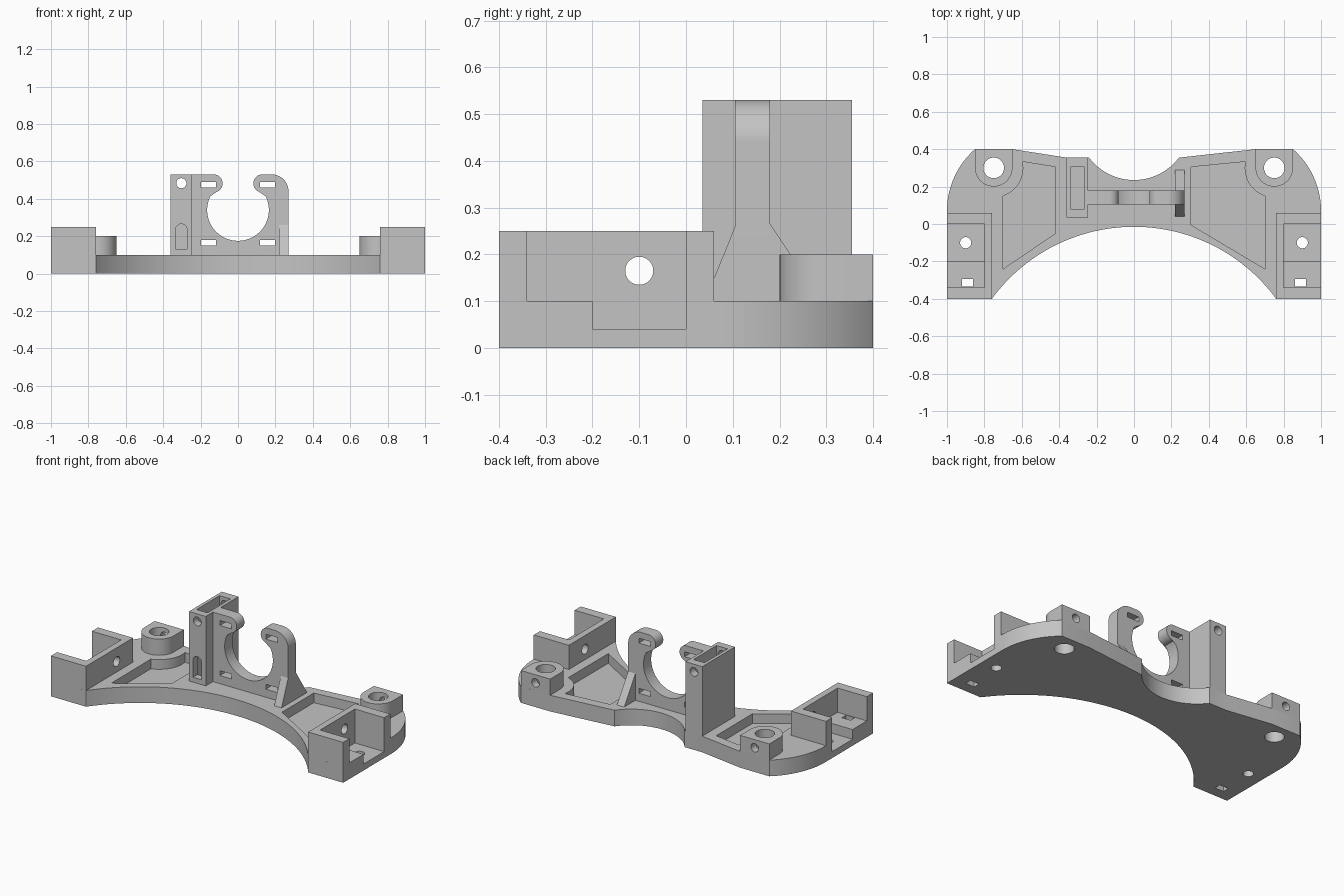
import bpy
import bmesh
from math import sin, cos, radians

if "Cube" in bpy.data.objects:
    bpy.data.objects.remove(bpy.data.objects["Cube"])

grey = bpy.data.materials.new("plain grey")
grey.use_nodes = True
grey.diffuse_color = (0.55, 0.55, 0.55, 1)
shader = next(n for n in grey.node_tree.nodes if n.type == "BSDF_PRINCIPLED")
shader.inputs["Base Color"].default_value = grey.diffuse_color

AXES = {"x": lambda a, b, c: (c, a, b),
        "y": lambda a, b, c: (a, c, b),
        "z": lambda a, b, c: (a, b, c)}


def arc(cx, cy, r, start, end, n=24):
    angles = [radians(start + (end - start) * i / n) for i in range(n + 1)]
    return [(cx + r * cos(t), cy + r * sin(t)) for t in angles]


def circle(cx, cy, r):
    return arc(cx, cy, r, 0, 360, 40)[:-1]


def rect(a0, a1, b0, b1):
    return [(a0, b0), (a1, b0), (a1, b1), (a0, b1)]


def flip(points, side):
    return [(side * a, b) for a, b in points]


def prism(name, points, low, high, axis="z"):
    """Extrude a closed profile along one axis."""
    bm = bmesh.new()
    place = AXES[axis]
    face = bm.faces.new([bm.verts.new(place(a, b, low)) for a, b in points])
    top = bmesh.ops.extrude_face_region(bm, geom=[face])["geom"]
    for v in top:
        if isinstance(v, bmesh.types.BMVert):
            v.co["xyz".index(axis)] = high
    bmesh.ops.recalc_face_normals(bm, faces=bm.faces)
    mesh = bpy.data.meshes.new(name)
    bm.to_mesh(mesh)
    bm.free()
    mesh.materials.append(grey)
    obj = bpy.data.objects.new(name, mesh)
    bpy.context.collection.objects.link(obj)
    return obj


def cut(obj, points, low, high, axis="z"):
    """Subtract an extruded profile from a part."""
    cutter = prism("cutter", points, low, high, axis)
    cutter.hide_render = True
    mod = obj.modifiers.new("cut", "BOOLEAN")
    mod.operation, mod.solver, mod.object = "DIFFERENCE", "EXACT", cutter
    bpy.context.view_layer.objects.active = obj
    bpy.ops.object.modifier_apply(modifier=mod.name)
    bpy.data.objects.remove(cutter)


parts = []
DECK, FLOOR, TOP = 0.1, 0.04, 0.53
BOSS = (0.75, 0.3)

# Base plate with a wide front arch and a small rear scoop
arch = arc(0, -0.9576, 0.9426, 143.74, 36.26, 64)
corner = arc(0.562, 0.07, 0.438, 0, 48.9)
scoop = arc(0, 0.535, 0.3, -36.9, -143.1, 32)
outline = (arch + [(1, -0.4)] + corner + [(0.65, 0.4)] + scoop
           + [(-0.36, 0.355), (-0.65, 0.4)] + flip(corner[::-1], -1) + [(-1, -0.4)])
plate = prism("base_plate", outline, 0, DECK)
parts.append(plate)

# Recessed pockets, each wrapping around its screw boss
round_boss = arc(*BOSS, 0.158, 168, 252)
pockets = {1: [(0.7, -0.24), (0.305, -0.005), (0.305, 0.305)],
           -1: [(0.7, -0.24), (0.42, -0.05), (0.42, 0.305)]}

for side, word in ((1, "left"), (-1, "right")):
    cut(plate, flip(round_boss + pockets[side], side), FLOOR, 0.3)
    cut(plate, flip(rect(0.8, 1.2, -0.2, 0), side), FLOOR, 0.3)
    cut(plate, flip(circle(*BOSS, 0.055), side), -0.1, 0.3)
    cut(plate, flip(circle(0.9, -0.1, 0.03), side), -0.1, 0.3)
    cut(plate, flip(rect(0.86, 0.92, -0.335, -0.295), side), -0.1, 0.3)

    # Three-sided end bracket with a hole through its inner wall
    walls = [(0.76, -0.4), (1, -0.4), (1, -0.34), (0.8, -0.34),
             (0.8, 0), (1, 0), (1, 0.06), (0.76, 0.06)]
    bracket = prism(word + "_end_bracket", flip(walls, side), DECK, 0.25)
    cut(bracket, circle(-0.1, 0.165, 0.03), side * 0.7, side * 0.9, "x")
    parts.append(bracket)

    # Screw boss with a vertical bore and a rear set-screw hole
    shape = arc(*BOSS, 0.1, 180, 360) + [(0.85, 0.4), (0.65, 0.4)]
    boss = prism(word + "_screw_boss", flip(shape, side), DECK, 0.2)
    cut(boss, flip(circle(*BOSS, 0.055), side), 0, 0.3)
    cut(boss, flip(circle(0.75, 0.15, 0.026), side), 0.3, 0.5, "y")
    parts.append(boss)

# Hollow tower
tower = prism("hollow_tower", rect(-0.36, -0.245, 0.035, 0.355), DECK, TOP)
cut(tower, rect(-0.34, -0.265, 0.08, 0.305), 0, 0.7)
cut(tower, circle(-0.303, 0.483, 0.027), -0.1, 0.5, "y")
slot = arc(-0.303, 0.235, 0.03, 0, 180) + [(-0.333, 0.13), (-0.273, 0.13)]
cut(tower, slot, -0.1, 0.2, "y")
parts.append(tower)

# Open ring clamp with rounded finger tips
clamp_profile = ([(-0.245, DECK), (0.27, DECK)]
                 + arc(0.18, 0.44, 0.09, 0, 90)
                 + arc(0.13, 0.482, 0.048, 90, 278)
                 + arc(0, 0.34, 0.165, 35, -215, 56)
                 + arc(-0.13, 0.482, 0.048, -98, 90)
                 + [(-0.245, TOP)])
clamp = prism("ring_clamp", clamp_profile, 0.105, 0.18, "y")
for side in (1, -1):
    for z in (0.15, 0.46):
        cut(clamp, flip(rect(0.117, 0.197, z, z + 0.03), side), 0, 0.3, "y")
parts.append(clamp)

# Triangular ribs bracing the free side of the clamp
parts.append(prism("front_rib", [(0.04, DECK), (0.105, DECK), (0.105, 0.26)],
                   0.22, 0.27, "x"))
parts.append(prism("rear_rib", [(0.18, DECK), (0.29, DECK), (0.18, 0.265)],
                   0.22, 0.27, "x"))

# Smooth the curved walls and keep the edges crisp
bpy.ops.object.select_all(action="DESELECT")
for obj in parts:
    obj.select_set(True)
bpy.context.view_layer.objects.active = plate
bpy.ops.object.shade_smooth_by_angle(angle=radians(30))
